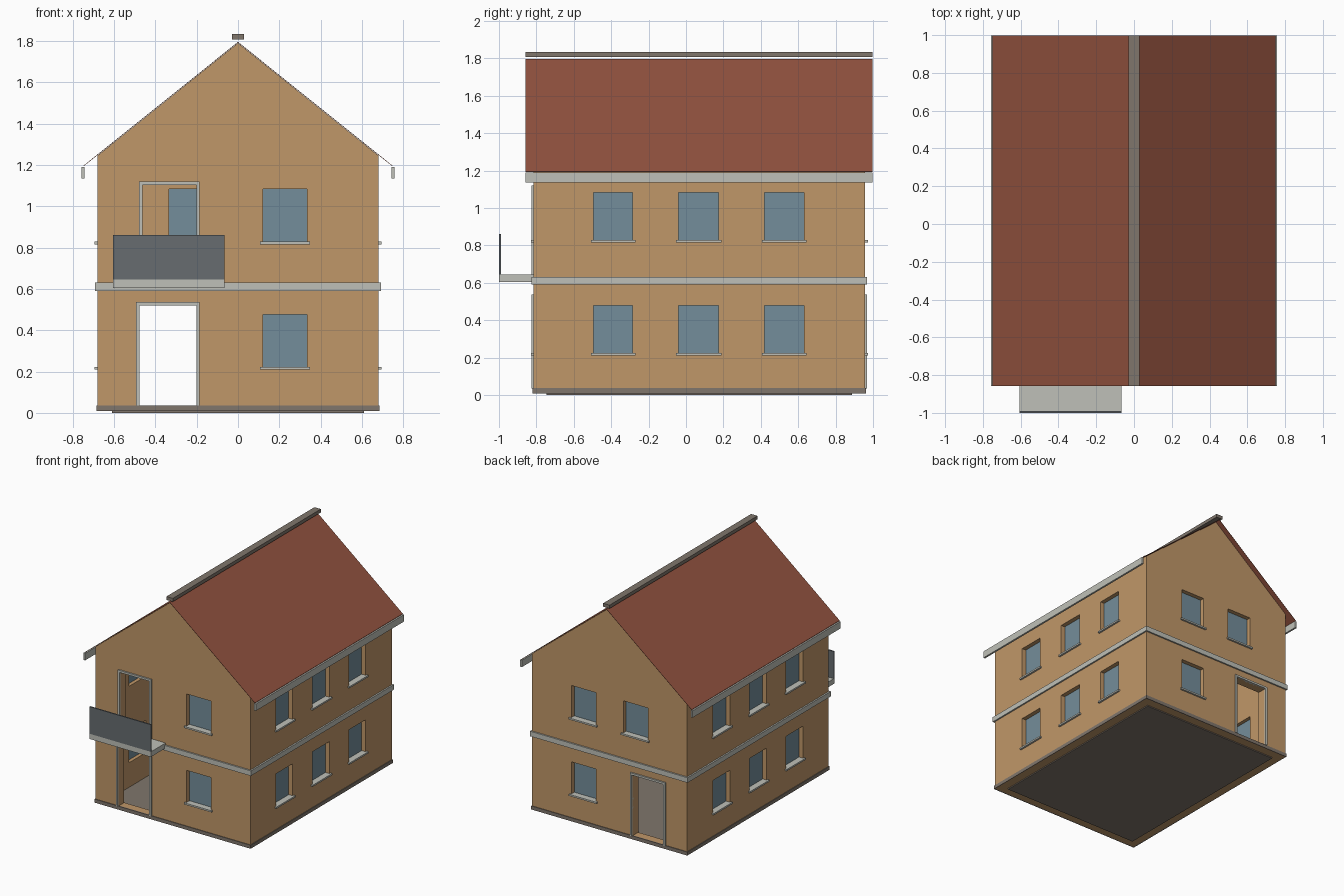
import bpy
import bmesh

cube = bpy.data.objects.get("Cube")
if cube:
    bpy.data.objects.remove(cube, do_unlink=True)


def material(name, r, g, b):
    m = bpy.data.materials.new(name)
    m.use_nodes = True
    m.diffuse_color = (r, g, b, 1)
    m.node_tree.nodes["Principled BSDF"].inputs["Base Color"].default_value = (r, g, b, 1)
    return m


PLASTER = material("tan plaster", 0.53, 0.31, 0.14)
TILE = material("red roof tile", 0.29, 0.085, 0.05)
TRIM = material("pale grey trim", 0.52, 0.53, 0.48)
STONE = material("brown grey stone", 0.215, 0.18, 0.15)
GLASS = material("blue grey glass", 0.175, 0.27, 0.325)
METAL = material("dark grey panel", 0.135, 0.15, 0.16)

# House dimensions
HALF, FRONT, BACK = 0.68, -0.815, 0.957
BASE, EAVES, APEX = 0.008, 1.245, 1.79
THICK = 0.07
ROOF_FRONT, ROOF_BACK = -0.857, 0.998


def make(name, bm, mat):
    bmesh.ops.recalc_face_normals(bm, faces=bm.faces)
    mesh = bpy.data.meshes.new(name)
    bm.to_mesh(mesh)
    bm.free()
    mesh.materials.append(mat)
    obj = bpy.data.objects.new(name, mesh)
    bpy.context.collection.objects.link(obj)
    return obj


def add_box(bm, x, y, z):
    verts = bmesh.ops.create_cube(bm, size=1)["verts"]
    for v in verts:
        for i, (a, b) in enumerate((x, y, z)):
            v.co[i] = a if v.co[i] < 0 else b


def boxes(name, bounds, mat):
    bm = bmesh.new()
    for b in bounds:
        add_box(bm, *b)
    return make(name, bm, mat)


def prism(name, profile, y0, y1, mat):
    """Extrude an x-z outline along y."""
    bm = bmesh.new()
    face = bm.faces.new([bm.verts.new((x, y0, z)) for x, z in profile])
    new = bmesh.ops.extrude_face_region(bm, geom=[face])["geom"]
    for v in new:
        if isinstance(v, bmesh.types.BMVert):
            v.co.y = y1
    return make(name, bm, mat)


def on_wall(side, u, z, d):
    """Bounds of a box on a wall: u along it, d outwards from its face."""
    lo, hi = d
    if side == "front":
        return u, (FRONT - hi, FRONT - lo), z
    if side == "back":
        return u, (BACK + lo, BACK + hi), z
    if side == "left":
        return (HALF + lo, HALF + hi), u, z
    return (-HALF - hi, -HALF - lo), u, z


def subtract(obj, cutter):
    mod = obj.modifiers.new("cut", "BOOLEAN")
    mod.operation = "DIFFERENCE"
    mod.solver = "EXACT"
    mod.object = cutter
    deps = bpy.context.evaluated_depsgraph_get()
    mesh = bpy.data.meshes.new_from_object(obj.evaluated_get(deps))
    obj.modifiers.clear()
    obj.data = mesh
    bpy.data.objects.remove(cutter, do_unlink=True)


def ring(name, out, z, mat):
    """Band running round the outside of the house."""
    sides = []
    for side in ("front", "back"):
        sides.append(on_wall(side, (-HALF - out, HALF + out), z, (-0.005, out)))
    for side in ("left", "right"):
        sides.append(on_wall(side, (FRONT, BACK), z, (-0.005, out)))
    return boxes(name, sides, mat)


# Window and door layout
FLOORS = {"lower": (0.22, 0.477), "upper": (0.826, 1.083)}
SIDE_U = [(-0.495, -0.285), (-0.04, 0.175), (0.42, 0.63)]
EAST, WEST = (0.12, 0.335), (-0.335, -0.12)
windows = []
for floor, z in FLOORS.items():
    for side in ("left", "right"):
        windows += [(f"{floor}_{side}_{i + 1}", side, u, z) for i, u in enumerate(SIDE_U)]
    for side in ("front", "back"):
        windows.append((f"{floor}_{side}_1", side, EAST, z))
windows.append(("upper_back_2", "back", WEST, FLOORS["upper"]))

doors = [
    ("front_door", "front", (-0.477, -0.202), (0.035, 0.52)),
    ("back_door", "back", (-0.477, -0.202), (0.035, 0.52)),
    ("balcony_door", "front", (-0.462, -0.202), (0.645, 1.103)),
]

# Hollow walls with gables and openings
walls = prism("walls", [(-HALF, BASE), (HALF, BASE), (HALF, EAVES), (0, APEX), (-HALF, EAVES)],
              FRONT, BACK, PLASTER)
inner = HALF - THICK
subtract(walls, prism("cavity", [(-inner, -1), (inner, -1), (inner, 2), (-inner, 2)],
                      FRONT + THICK, BACK - THICK, PLASTER))
subtract(walls, boxes("openings", [on_wall(s, u, z, (-0.1, 0.1)) for _, s, u, z in windows + doors],
                      PLASTER))

# Ground slab, plinth and storey band
boxes("ground_floor", [((-inner, inner), (FRONT + THICK, BACK - THICK), (0.0, 0.025))], STONE)
ring("plinth", 0.005, (BASE, 0.036), STONE)
ring("storey_band", 0.012, (0.59, 0.63), TRIM)

# Glass panes and sills
for name, side, u, z in windows:
    boxes("window_pane_" + name, [on_wall(side, u, z, (-0.042, -0.035))], GLASS)
    boxes("window_sill_" + name,
          [on_wall(side, (u[0] - 0.014, u[1] + 0.014), (z[0] - 0.01, z[0] + 0.003), (-0.035, 0.015))],
          TRIM)

# Door frames
W = 0.016
for name, side, u, z in doors:
    depth = (-0.012, 0.012)
    boxes(name + "_frame", [
        on_wall(side, (u[0] - W, u[0]), z, depth),
        on_wall(side, (u[1], u[1] + W), z, depth),
        on_wall(side, (u[0] - W, u[1] + W), (z[1], z[1] + W), depth),
    ], TRIM)

# Balcony slab and solid front railing
BALCONY_X = (-0.605, -0.065)
boxes("balcony_slab", [(BALCONY_X, (-1, FRONT), (0.604, 0.645))], TRIM)
boxes("balcony_railing", [(BALCONY_X, (-1, -0.99), (0.645, 0.86))], METAL)

# Thin roof sheets, gutters and ridge cap
for side, s in (("left", 1), ("right", -1)):
    prism("roof_" + side, [(0, APEX + 0.002), (s * 0.748, 1.193), (s * 0.748, 1.196), (0, APEX + 0.005)],
          ROOF_FRONT, ROOF_BACK, TILE)
    xs = sorted((s * 0.742, s * 0.757))
    boxes("gutter_" + side, [(xs, (ROOF_FRONT, ROOF_BACK), (1.135, 1.19))], TRIM)
boxes("ridge_cap", [((-0.028, 0.028), (ROOF_FRONT, ROOF_BACK), (1.806, 1.833))], STONE)
